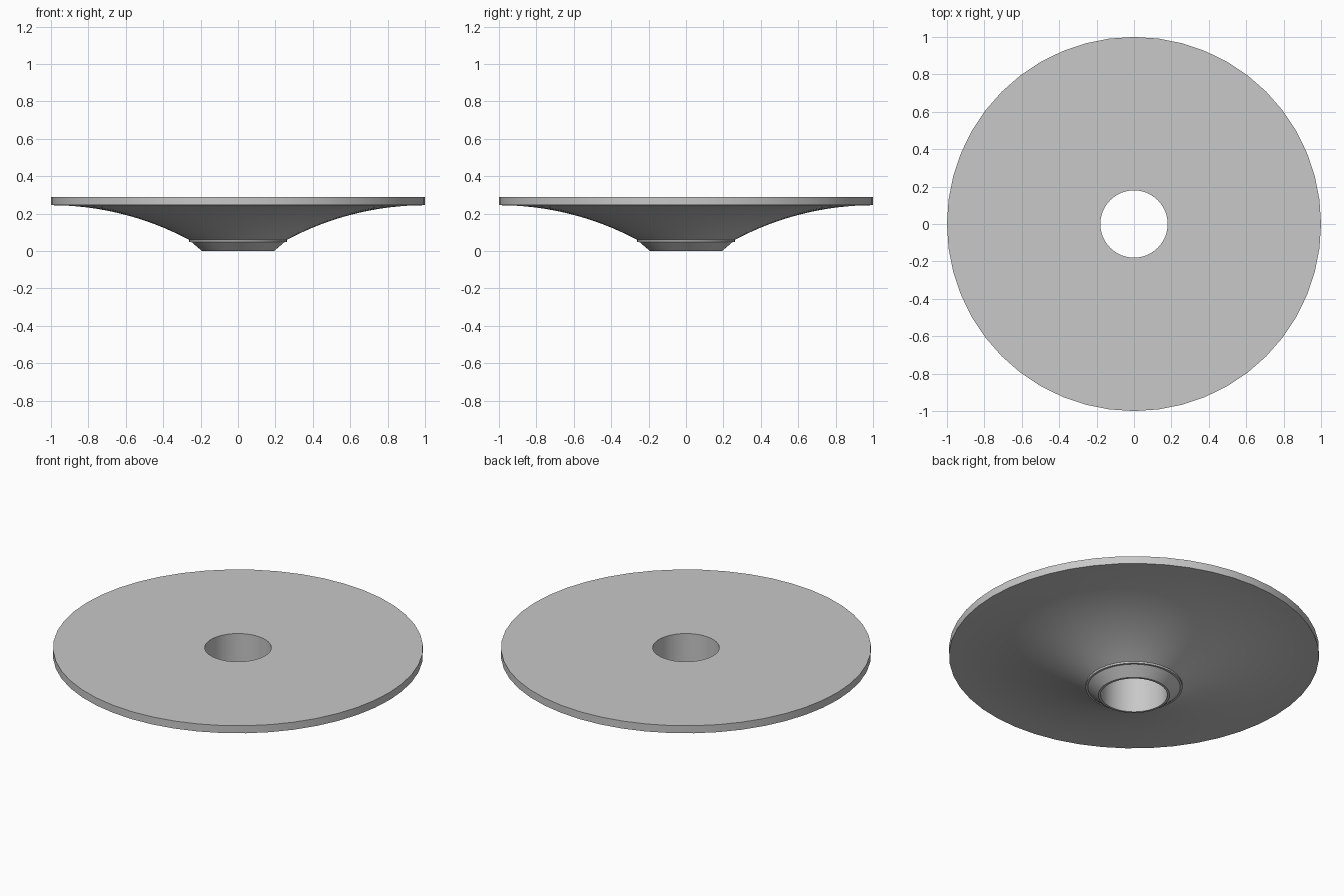
import bpy
import bmesh
import math

cube = bpy.data.objects.get("Cube")
if cube:
    bpy.data.objects.remove(cube, do_unlink=True)

SIDES = 48
BORE, RIM = 0.18, 1.0
TOP, RIM_BASE = 0.29, 0.245
LIP_RADIUS, LIP_TOP, LIP_BASE = 0.262, 0.06, 0.049

grey = bpy.data.materials.new("light grey")
grey.use_nodes = True
colour = (0.58, 0.58, 0.58, 1)
grey.diffuse_color = colour
grey.node_tree.nodes["Principled BSDF"].inputs["Base Color"].default_value = colour


def flare(steps=16):
    """Circular arc from the lip, levelling out under the rim."""
    dx, dz = RIM - LIP_RADIUS, RIM_BASE - LIP_TOP
    radius = (dx * dx + dz * dz) / (2 * dz)
    sweep = math.asin(dx / radius)
    for i in range(steps + 1):
        a = sweep * (1 - i / steps)
        yield RIM - radius * math.sin(a), RIM_BASE - radius * (1 - math.cos(a))


def lathe(name, profile):
    """Revolve a closed (radius, height) profile about the z axis."""
    bm = bmesh.new()
    verts = [bm.verts.new((r, 0, z)) for r, z in profile]
    edges = [bm.edges.new((v, verts[i - 1])) for i, v in enumerate(verts)]
    bmesh.ops.spin(bm, geom=verts + edges, cent=(0, 0, 0), axis=(0, 0, 1),
                   angle=math.tau, steps=SIDES, use_merge=True)
    bmesh.ops.remove_doubles(bm, verts=bm.verts, dist=1e-5)
    bmesh.ops.recalc_face_normals(bm, faces=bm.faces)
    mesh = bpy.data.meshes.new(name)
    bm.to_mesh(mesh)
    bm.free()
    mesh.materials.append(grey)
    obj = bpy.data.objects.new(name, mesh)
    bpy.context.collection.objects.link(obj)
    return obj


# Tapered foot, stepped lip, flared underside, rim, flat top and bore
profile = [(BORE, 0), (0.193, 0), (0.25, LIP_BASE), (LIP_RADIUS, LIP_BASE)]
profile += list(flare())
profile += [(RIM, TOP), (BORE, TOP)]
disc = lathe("flared_disc", profile)

bpy.ops.object.select_all(action="DESELECT")
disc.select_set(True)
bpy.context.view_layer.objects.active = disc
bpy.ops.object.shade_smooth_by_angle(angle=math.radians(25))
